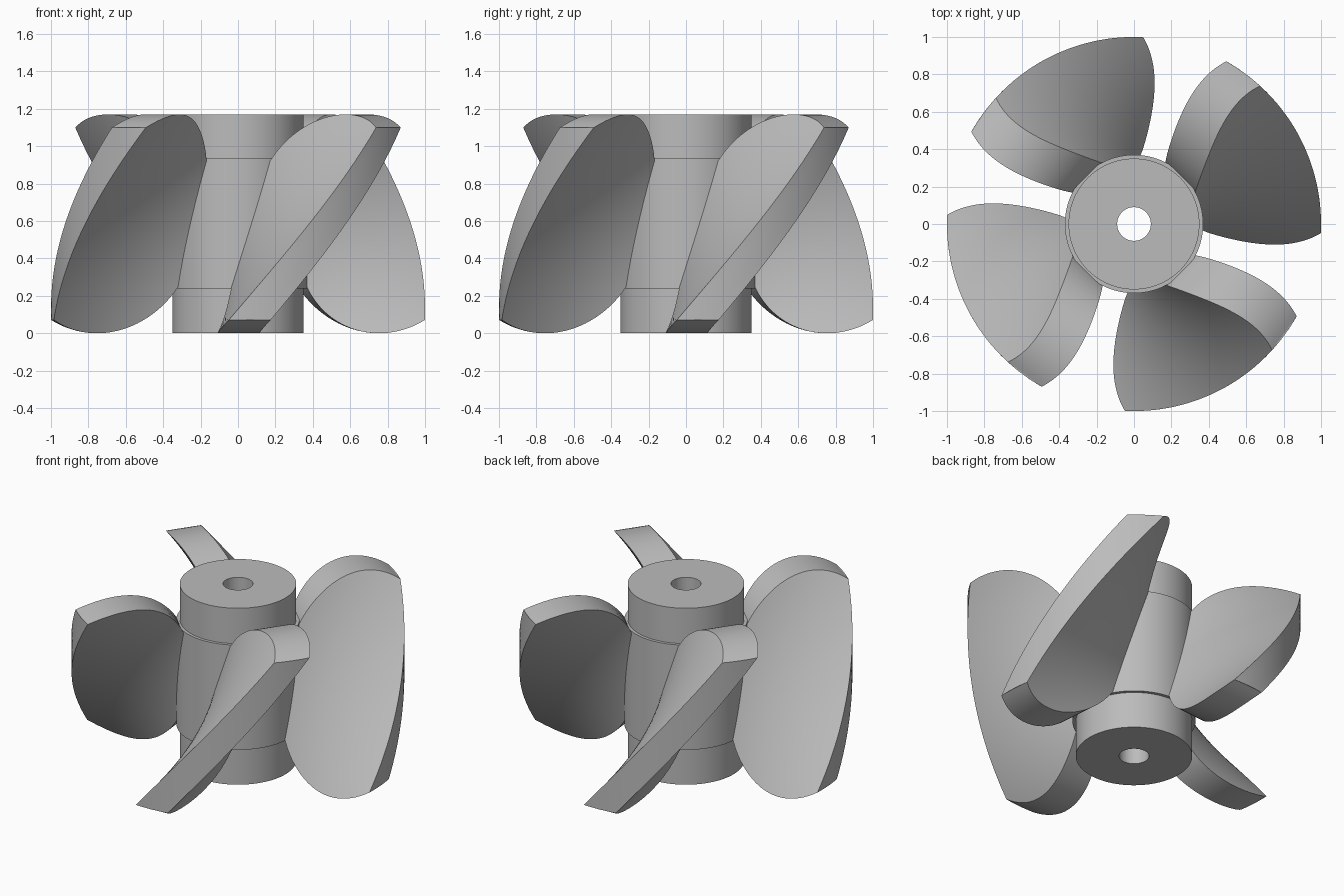
import bpy, bmesh, math

cube = bpy.data.objects.get("Cube")
if cube:
    bpy.data.objects.remove(cube, do_unlink=True)

HEIGHT = 1.17
HALF_THICK = 0.112
TWIST = math.radians(49)      # turn per unit of height
MID_ANGLE = math.radians(-61.2)

metal = bpy.data.materials.new("grey metal")
metal.use_nodes = True
GREY = (0.5, 0.5, 0.5, 1)
metal.diffuse_color = GREY
metal.node_tree.nodes["Principled BSDF"].inputs["Base Color"].default_value = GREY


def finish(name, bm):
    bmesh.ops.recalc_face_normals(bm, faces=bm.faces)
    mesh = bpy.data.meshes.new(name)
    bm.to_mesh(mesh)
    bm.free()
    mesh.materials.append(metal)
    obj = bpy.data.objects.new(name, mesh)
    bpy.context.collection.objects.link(obj)
    bpy.ops.object.select_all(action='DESELECT')
    obj.select_set(True)
    bpy.context.view_layer.objects.active = obj
    bpy.ops.object.shade_smooth_by_angle(angle=math.radians(30))
    return obj


def make_hub():
    # Bored cylinder with a slightly wider collar where the blades join
    profile = [(0.09, 0), (0.35, 0), (0.35, 0.24), (0.37, 0.24),
               (0.37, 0.935), (0.35, 0.935), (0.35, HEIGHT), (0.09, HEIGHT)]
    steps = 96
    bm = bmesh.new()
    rings = []
    for s in range(steps):
        a = math.tau * s / steps
        rings.append([bm.verts.new((r * math.cos(a), r * math.sin(a), z))
                      for r, z in profile])
    for s in range(steps):
        a, b = rings[s], rings[(s + 1) % steps]
        for i in range(len(profile)):
            j = (i + 1) % len(profile)
            bm.faces.new((a[i], b[i], b[j], a[j]))
    return finish("hub", bm)


def edge_height(r):
    # Rounded lower edge of the blade; the upper edge mirrors it
    radius = 0.435
    return radius - math.sqrt(radius ** 2 - (r - 0.762) ** 2)


def make_blade(name, turn):
    radial, layers = 28, 40
    radii = [0.345 + (1 - 0.345) * i / radial for i in range(radial + 1)]
    # Section outline: out along one side, round the tip, back on the other
    outline = [(r, HALF_THICK) for r in radii]
    outline += [(1, HALF_THICK * k) for k in (0.5, 0, -0.5)]
    outline += [(r, -HALF_THICK) for r in reversed(radii)]
    n = len(outline)
    bm = bmesh.new()
    loops = []
    for layer in range(layers + 1):
        v = layer / layers
        loop = []
        for r, h in outline:
            low = edge_height(r)
            z = low + (HEIGHT - 2 * low) * v
            a = MID_ANGLE + turn + TWIST * (z - HEIGHT / 2) + math.asin(h / r)
            loop.append(bm.verts.new((r * math.cos(a), r * math.sin(a), z)))
        loops.append(loop)
    for a, b in zip(loops, loops[1:]):
        for i in range(n):
            j = (i + 1) % n
            bm.faces.new((a[i], a[j], b[j], b[i]))
    # Close the lower and upper edges with strips across the thickness
    for loop in (loops[0], loops[-1]):
        for i in range(radial):
            bm.faces.new((loop[i], loop[i + 1], loop[n - 2 - i], loop[n - 1 - i]))
        bm.faces.new(loop[radial:radial + 5])
    return finish(name, bm)


make_hub()
for number in range(4):
    make_blade(f"blade_{number + 1}", number * math.pi / 2)
